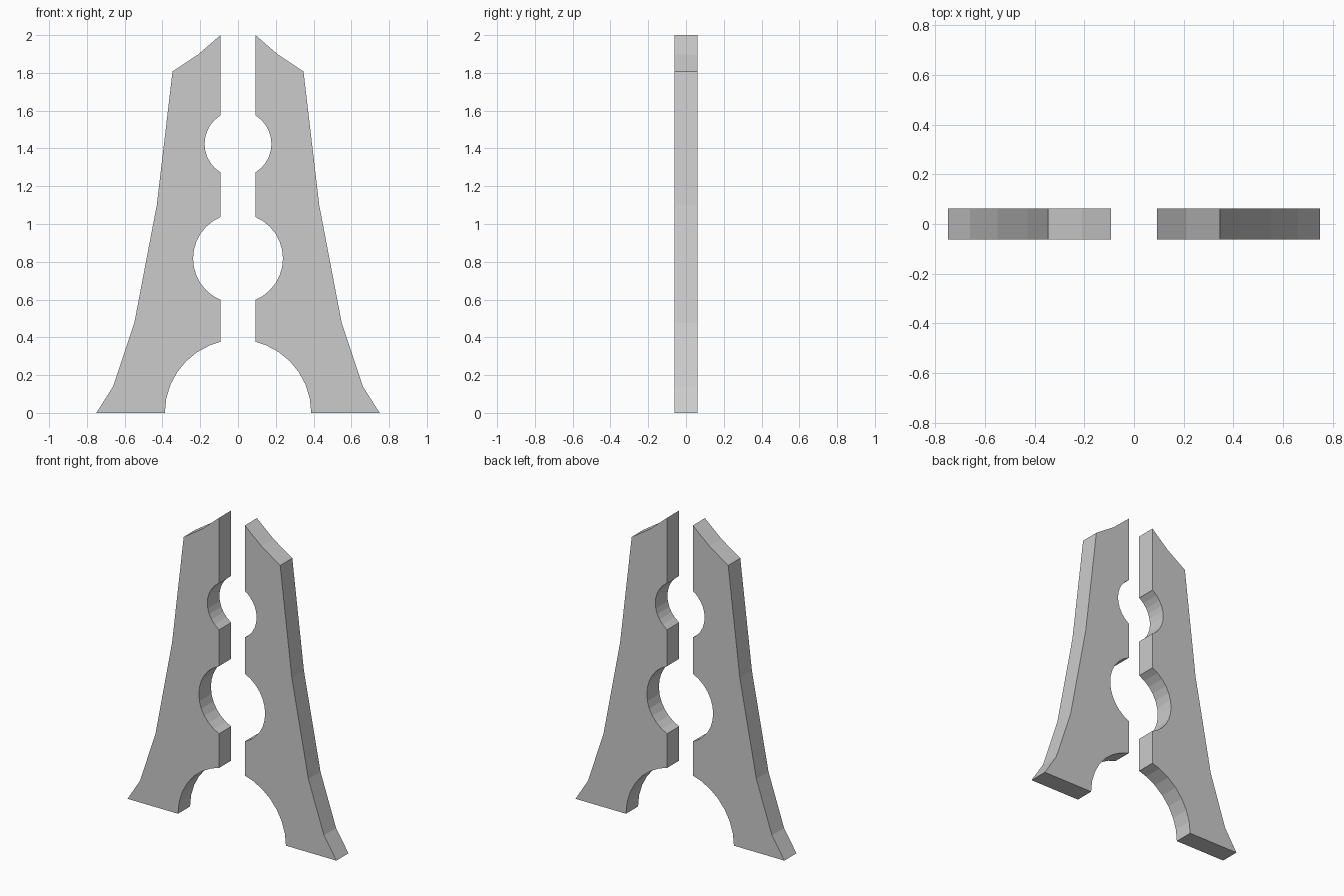
import bpy, bmesh
from math import acos, cos, sin, pi

if "Cube" in bpy.data.objects:
    bpy.data.objects.remove(bpy.data.objects["Cube"])

INNER, HALF_DEPTH = 0.0926, 0.062
STEP = 2 * pi / 32


def notch(radius, zc, start=None):
    """Points of a circle centred on x = 0, kept where x >= INNER, going up."""
    end = acos(INNER / radius)
    start = -end if start is None else start
    inside = [k * STEP for k in range(-8, 9) if start + 0.02 < k * STEP < end - 0.02]
    return [(radius * cos(a), zc + radius * sin(a)) for a in [start] + inside + [end]]


# Outline of one jaw: outer edge downwards, then notched inner edge upwards
outer = [(INNER, 2.0), (0.2116, 1.897), (0.3465, 1.808), (0.43, 1.10),
         (0.549, 0.476), (0.661, 0.14), (0.75, 0.0)]
profile = outer + notch(0.3875, 0.0, 0.0) + notch(0.238, 0.8175) + notch(0.177, 1.424)


def jaw(name, side):
    bm = bmesh.new()
    face = bm.faces.new([bm.verts.new((side * x, -HALF_DEPTH, z)) for x, z in profile])
    ext = bmesh.ops.extrude_face_region(bm, geom=[face], use_keep_orig=True)
    moved = [g for g in ext["geom"] if isinstance(g, bmesh.types.BMVert)]
    bmesh.ops.translate(bm, verts=moved, vec=(0, 2 * HALF_DEPTH, 0))
    bmesh.ops.recalc_face_normals(bm, faces=bm.faces[:])
    mesh = bpy.data.meshes.new(name)
    bm.to_mesh(mesh)
    bm.free()
    obj = bpy.data.objects.new(name, mesh)
    bpy.context.collection.objects.link(obj)


# Two mirrored clip halves
jaw("right_clip_half", 1)
jaw("left_clip_half", -1)
